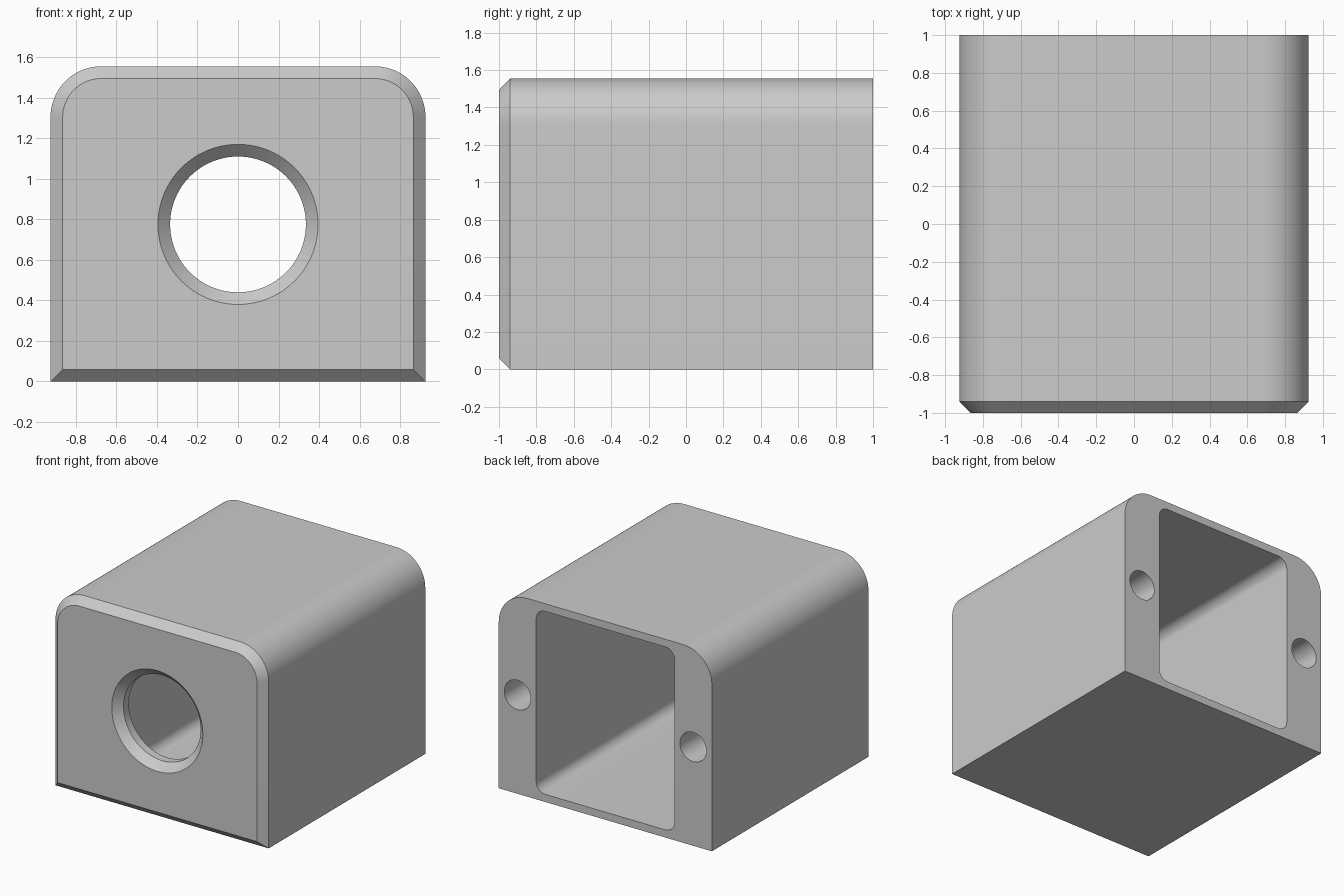
import bpy
import bmesh
import math

if "Cube" in bpy.data.objects:
    bpy.data.objects.remove(bpy.data.objects["Cube"], do_unlink=True)

HALF_W, HEIGHT, HALF_D = 0.925, 1.555, 1.0
CHAMFER, CORNER = 0.06, 0.25
MID_Z = 0.775

grey = bpy.data.materials.new("light grey")
grey.use_nodes = True
colour = (0.6, 0.6, 0.6, 1)
grey.diffuse_color = colour
grey.node_tree.nodes["Principled BSDF"].inputs["Base Color"].default_value = colour


def arc(cx, cz, r, start, end, steps):
    """Points on an arc in the x-z plane, angles in degrees."""
    if r == 0:
        return [(cx, cz)]
    angles = [math.radians(start + (end - start) * i / steps) for i in range(steps + 1)]
    return [(cx + r * math.cos(a), cz + r * math.sin(a)) for a in angles]


def rounded_rect(half_w, z0, z1, r_bottom, r_top):
    b, t = half_w - r_bottom, half_w - r_top
    return (arc(b, z0 + r_bottom, r_bottom, -90, 0, 10)
            + arc(t, z1 - r_top, r_top, 0, 90, 20)
            + arc(-t, z1 - r_top, r_top, 90, 180, 20)
            + arc(-b, z0 + r_bottom, r_bottom, 180, 270, 10))


def circle(cx, r, steps):
    return arc(cx, MID_Z, r, 0, 360, steps)[:-1]


def loft(name, rings):
    """Closed solid through (y, outline) rings."""
    bm = bmesh.new()
    loops = [[bm.verts.new((x, y, z)) for x, z in outline] for y, outline in rings]
    for a, b in zip(loops, loops[1:]):
        for i in range(len(a)):
            j = (i + 1) % len(a)
            bm.faces.new((a[i], a[j], b[j], b[i]))
    bm.faces.new(loops[0])
    bm.faces.new(loops[-1])
    bmesh.ops.recalc_face_normals(bm, faces=bm.faces)
    mesh = bpy.data.meshes.new(name)
    bm.to_mesh(mesh)
    bm.free()
    mesh.materials.append(grey)
    obj = bpy.data.objects.new(name, mesh)
    bpy.context.collection.objects.link(obj)
    return obj


def cut(target, cutter):
    cutter.hide_render = True
    mod = target.modifiers.new("cut", "BOOLEAN")
    mod.operation = "DIFFERENCE"
    mod.solver = "EXACT"
    mod.object = cutter
    bpy.context.view_layer.objects.active = target
    bpy.ops.object.modifier_apply(modifier=mod.name)
    bpy.data.objects.remove(cutter, do_unlink=True)


# Housing with rounded top edges and a chamfered front rim
outer = rounded_rect(HALF_W, 0, HEIGHT, 0, CORNER)
rim = rounded_rect(HALF_W - CHAMFER, CHAMFER, HEIGHT - CHAMFER, 0, CORNER - CHAMFER)
housing = loft("housing", [(-HALF_D, rim), (-HALF_D + CHAMFER, outer), (HALF_D, outer)])

# Deep cavity open at the back
pocket = rounded_rect(0.6, 0.06, HEIGHT - 0.06, 0.08, 0.08)
cut(housing, loft("cavity_cutter", [(-0.875, pocket), (1.1, pocket)]))

# Round front opening with a countersunk edge
cut(housing, loft("opening_cutter", [
    (-1.05, circle(0, 0.445, 96)),
    (-0.94, circle(0, 0.335, 96)),
    (-0.7, circle(0, 0.335, 96))]))

# Blind screw holes in the thick side walls
for side in (-1, 1):
    bore = circle(side * 0.762, 0.115, 48)
    cut(housing, loft("screw_hole_cutter", [(0.5, bore), (1.1, bore)]))

# Smooth curved surfaces, crisp edges
bpy.ops.object.select_all(action="DESELECT")
housing.select_set(True)
bpy.context.view_layer.objects.active = housing
bpy.ops.object.shade_smooth_by_angle(angle=math.radians(25))
